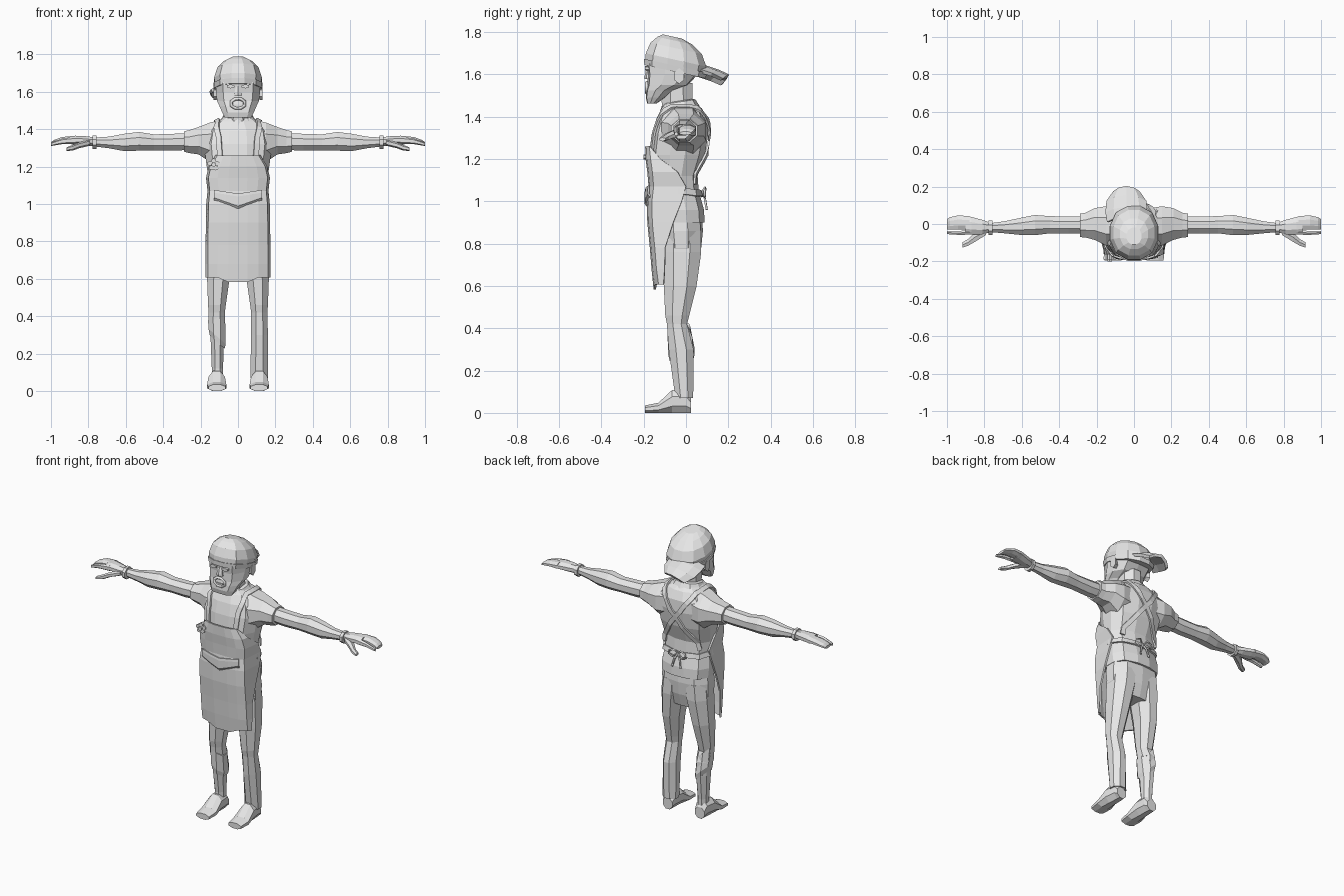
import bpy, math
from mathutils import Vector
from mathutils.bvhtree import BVHTree

grey = bpy.data.materials.new("light_grey")
grey.diffuse_color = (0.8, 0.8, 0.8, 1)


def make(name, verts, faces, thick=0):
    me = bpy.data.meshes.new(name)
    me.from_pydata([tuple(v) for v in verts], [], faces)
    import bmesh
    bm = bmesh.new()
    bm.from_mesh(me)
    bmesh.ops.recalc_face_normals(bm, faces=bm.faces[:])
    bm.to_mesh(me)
    bm.free()
    me.materials.append(grey)
    ob = bpy.data.objects.new(name, me)
    bpy.context.collection.objects.link(ob)
    if thick:
        mod = ob.modifiers.new("thickness", 'SOLIDIFY')
        mod.thickness, mod.offset = thick, 0
    return ob


def section(u0, u1, v0, v1, n, p):
    """Rounded-box outline filling the given bounds exactly."""
    pts = []
    for i in range(n):
        a = 2 * math.pi * (i + 0.5) / n
        c, s = math.cos(a), math.sin(a)
        r = (abs(c) ** p + abs(s) ** p) ** (-1 / p)
        pts.append((c * r, s * r))
    mu, mv = max(q[0] for q in pts), max(q[1] for q in pts)
    return [((u0 + u1) / 2 + q[0] / mu * (u1 - u0) / 2,
             (v0 + v1) / 2 + q[1] / mv * (v1 - v0) / 2) for q in pts]


def loft(name, axis, secs, n=8, p=2.6, sx=1, shear=None):
    """Skin cross-sections (t, u0, u1, v0, v1) along an axis, capped at both ends."""
    verts = []
    for t, u0, u1, v0, v1 in secs:
        for u, v in section(u0, u1, v0, v1, n, p):
            co = {'x': (t, u, v), 'y': (u, t, v), 'z': (u, v, t)}[axis]
            x, y, z = co
            if shear:
                z += shear(x, y)
            verts.append((x * sx, y, z))
    faces = [(k * n + i, k * n + (i + 1) % n, (k + 1) * n + (i + 1) % n, (k + 1) * n + i)
             for k in range(len(secs) - 1) for i in range(n)]
    faces += [tuple(range(n)), tuple(range(len(verts) - n, len(verts)))]
    return make(name, verts, faces)


def sheet(name, rows, thick):
    w = len(rows[0])
    faces = [(r * w + i, r * w + i + 1, (r + 1) * w + i + 1, (r + 1) * w + i)
             for r in range(len(rows) - 1) for i in range(w - 1)]
    return make(name, [v for row in rows for v in row], faces, thick)


def cord(name, pts, radius, closed=False):
    cu = bpy.data.curves.new(name, 'CURVE')
    cu.dimensions = '3D'
    cu.bevel_depth, cu.bevel_resolution, cu.use_fill_caps = radius, 0, True
    sp = cu.splines.new('POLY')
    sp.points.add(len(pts) - 1)
    for q, co in zip(sp.points, pts):
        q.co = (*co, 1)
    sp.use_cyclic_u = closed
    cu.materials.append(grey)
    ob = bpy.data.objects.new(name, cu)
    bpy.context.collection.objects.link(ob)


def zsym(rows):
    return [(z, -w, w, y0, y1) for z, w, y0, y1 in rows]


# Shirt body and hips
shirt = loft("shirt", 'z', zsym([
    (.90, .158, -.14, .088), (.96, .162, -.15, .085), (1.05, .15, -.15, .06),
    (1.12, .155, -.155, .055), (1.22, .17, -.172, .09), (1.32, .182, -.16, .105),
    (1.39, .17, -.14, .1), (1.44, .115, -.115, .075), (1.465, .07, -.1, .045)]), 12, 2.8)
loft("hips", 'z', zsym([(.70, .12, -.08, .05), (.78, .16, -.115, .072),
                        (.86, .162, -.13, .08), (.94, .15, -.13, .075)]), 10, 3)

# Neck, collar and head
loft("neck", 'z', zsym([(1.42, .065, -.11, .05), (1.47, .06, -.115, .03),
                        (1.56, .06, -.12, .03)]), 8, 2.2)
loft("collar", 'z', zsym([(1.435, .1, -.125, .065), (1.47, .078, -.112, .045),
                          (1.475, .066, -.1, .035)]), 10, 2.2,
     shear=lambda x, y: .15 * (y + .03))
loft("head", 'z', zsym([
    (1.462, .07, -.183, -.14), (1.49, .085, -.19, -.1), (1.525, .1, -.187, -.06),
    (1.55, .112, -.182, .01), (1.60, .118, -.18, .055), (1.64, .12, -.185, .07),
    (1.70, .11, -.17, .06)]), 10, 3.4)
for s, side in ((1, "left"), (-1, "right")):
    loft(side + "_ear", 'x', [(.105, -.05, -.02, 1.56, 1.62), (.13, -.055, -.01, 1.555, 1.63)],
         6, 2, s)
    loft(side + "_eye", 'y', [(-.193, .02, .06, 1.618, 1.64), (-.17, .02, .06, 1.618, 1.64)],
         6, 2, s)
loft("nose", 'z', zsym([(1.578, .022, -.195, -.16), (1.59, .02, -.196, -.16),
                        (1.63, .01, -.187, -.16)]), 6, 2)

# Open mouth ringed by a short beard
cord("beard_ring", [(u, -.186, v) for u, v in section(-.036, .036, 1.512, 1.562, 8, 2.5)],
     .009, True)
loft("lower_teeth", 'y', [(-.19, -.022, .022, 1.522, 1.532), (-.17, -.022, .022, 1.522, 1.532)],
     4, 20)

# Backwards cap: crown, band and drooping brim
tilt = lambda x, y: -.22 * (y + .19)
loft("cap_crown", 'z', zsym([
    (1.655, .122, -.194, .088), (1.70, .128, -.19, .096), (1.755, .11, -.168, .075),
    (1.79, .075, -.135, .03), (1.807, .04, -.11, -.02)]), 12, 2.3, shear=tilt)
loft("cap_band", 'z', zsym([(1.643, .126, -.197, .094), (1.672, .13, -.198, .098)]),
     12, 2.3, shear=tilt)
brim = []
for y, w, z in ((.04, .1, 1.645), (.09, .108, 1.635), (.15, .102, 1.615), (.2, .065, 1.592)):
    brim.append([(-.04 + w * t, y - .03 * t * t, z - .028 * t * t + .012 * t)
                 for t in (-1, -.6, 0, .6, 1)])
sheet("cap_brim", brim, .018)

for s, side in ((1, "left"), (-1, "right")):
    # Sleeve, arm, wristband and hand
    loft(side + "_sleeve", 'x', [
        (.09, -.11, .085, 1.22, 1.45), (.15, -.115, .095, 1.225, 1.435),
        (.21, -.085, .085, 1.265, 1.412), (.26, -.072, .06, 1.272, 1.395),
        (.29, -.07, .055, 1.28, 1.388)], 8, 2.6, s)
    loft(side + "_arm", 'x', [
        (.24, -.05, .04, 1.29, 1.38), (.35, -.052, .04, 1.285, 1.375),
        (.45, -.05, .042, 1.287, 1.372), (.53, -.06, .048, 1.285, 1.385),
        (.61, -.058, .032, 1.283, 1.375), (.69, -.05, .015, 1.298, 1.36),
        (.77, -.043, .004, 1.308, 1.355)], 8, 2.2, s)
    loft(side + "_wristband", 'x', [(.757, -.06, .018, 1.295, 1.365),
                                    (.777, -.06, .018, 1.295, 1.365)], 8, 2.2, s)
    loft(side + "_palm", 'x', [
        (.76, -.042, .004, 1.31, 1.355), (.81, -.055, .022, 1.312, 1.362),
        (.87, -.057, .038, 1.318, 1.365), (.90, -.055, .044, 1.32, 1.362)], 8, 3, s)
    loft(side + "_fingers", 'x', [
        (.88, -.03, .042, 1.322, 1.364), (.94, -.03, .046, 1.325, 1.358),
        (.985, -.03, .036, 1.318, 1.342), (1.0, -.03, .025, 1.314, 1.33)], 8, 4, s)
    loft(side + "_index_finger", 'x', [
        (.87, -.057, -.03, 1.32, 1.36), (.94, -.058, -.038, 1.32, 1.35),
        (1.0, -.054, -.038, 1.31, 1.328)], 6, 3, s)
    loft(side + "_thumb", 'x', [
        (.79, -.058, -.02, 1.312, 1.345), (.85, -.095, -.045, 1.298, 1.33),
        (.885, -.115, -.08, 1.285, 1.315), (.918, -.126, -.098, 1.284, 1.302)], 6, 2.5, s)

    # Trouser leg, short on the right where it is rolled up over the shin
    leg = [(.86, .005, .15, -.115, .072), (.76, .012, .16, -.112, .072),
           (.6, .045, .165, -.105, .05), (.46, .065, .16, -.098, .015),
           (.42, .07, .157, -.09, .005)]
    if s > 0:
        leg += [(.3, .07, .16, -.082, .036), (.07, .066, .16, -.05, .034)]
        loft(side + "_trouser", 'z', leg, 8, 3.4, s)
    else:
        loft(side + "_trouser", 'z', leg + [(.36, .07, .16, -.085, .03)], 8, 3.4, s)
        loft("rolled_cuff", 'z', [(.40, .067, .157, -.088, .018), (.29, .066, .158, -.084, .04),
                                  (.26, .072, .15, -.078, .034)], 8, 3, s,
             shear=lambda x, y: (x - .11) * .9)
        loft("bare_shin", 'z', [(.36, .075, .148, -.08, .03), (.27, .075, .146, -.075, .034),
                                (.12, .08, .14, -.055, .018), (.05, .08, .14, -.055, .018)],
             8, 2.4, s)
    # Shoe
    loft(side + "_shoe", 'y', [
        (-.195, .068, .158, 0, .035), (-.13, .062, .165, 0, .048),
        (-.066, .07, .158, 0, .108), (.0, .074, .15, 0, .11), (.024, .08, .146, 0, .07)],
        8, 8, s)

# Apron skirt and bib, with a notched lower edge
cols = (-1, -.93, -.65, -.3, 0, .3, .65, .93, 1)
apron = []
for z, w, yf, ys in ((.583, .168, -.148, -.105), (.68, .168, -.158, -.1), (.78, .168, -.166, -.098),
                     (.9, .167, -.178, -.06), (1.0, .165, -.18, -.02), (1.07, .158, -.172, 0),
                     (1.14, .166, -.178, -.04), (1.2, .152, -.186, -.12),
                     (1.26, .115, -.188, -.17)):
    row = []
    for t in cols:
        a = abs(t)
        y = ys if a == 1 else yf + {.93: .022, .65: .006}.get(a, 0)
        row.append((w * t, min(y, ys), z + (.025 if z < .6 and a > .5 else 0)))
    apron.append(row)
sheet("apron", apron, .01)

# Sagging front pocket
pocket = []
for z, sag, y in ((1.075, .02, -.19), (1.06, .02, -.192), (1.035, .045, -.192), (1.02, .045, -.18)):
    pocket.append([(.128 * t, y + .015 * t * t, z - sag * (1 - abs(t))) for t in (-1, -.5, 0, .5, 1)])
sheet("apron_pocket", pocket, .008)

# Straps and waist tie laid on the shirt surface
tree = BVHTree.FromPolygons([v.co for v in shirt.data.vertices],
                            [tuple(q.vertices) for q in shirt.data.polygons])


def strip(name, path, width, steps=4):
    pts = [Vector(q) for q in path]
    fine = [a.lerp(b, k / steps) for a, b in zip(pts, pts[1:]) for k in range(steps)] + [pts[-1]]
    hits = [tree.find_nearest(q)[:2] for q in fine]
    rows = []
    for i, (co, no) in enumerate(hits):
        tan = hits[min(i + 1, len(hits) - 1)][0] - hits[max(i - 1, 0)][0]
        side = tan.cross(no).normalized() * width / 2
        rows.append([co + no * .008 - side, co + no * .008 + side])
    sheet(name, rows, .01)


for s, side in ((1, "left"), (-1, "right")):
    strip(side + "_strap", [(.105 * s, -.2, 1.23), (.11 * s, -.17, 1.36), (.125 * s, -.08, 1.47),
                            (.12 * s, .06, 1.46), (.06 * s, .13, 1.36), (-.05 * s, .13, 1.22),
                            (-.15 * s, .06, 1.08)], .028)
strip("waist_tie", [(.17, -.04, 1.05), (.14, .06, 1.045), (0, .09, 1.04), (-.14, .06, 1.045),
                    (-.17, -.04, 1.05)], .03)

# Bow at the back of the waist
for s, side in ((1, "left"), (-1, "right")):
    cord(side + "_bow_loop", [(0, .075, 1.04), (.025 * s, .09, 1.065), (.055 * s, .09, 1.055),
                              (.06 * s, .088, 1.03), (.035 * s, .088, 1.02)], .006, True)
    cord(side + "_bow_tail", [(0, .08, 1.04), (.018 * s, .09, 1.01), (.03 * s, .098, .96)], .006)

# Flower badge on the bib
loft("flower_centre", 'y', [(-.2, -.142, -.118, 1.198, 1.222), (-.16, -.142, -.118, 1.198, 1.222)], 6, 2)
for k in range(5):
    a = k * 2 * math.pi / 5 + .3
    x, z = -.13 + .021 * math.cos(a), 1.21 + .021 * math.sin(a)
    loft("flower_petal", 'y', [(-.19, x - .013, x + .013, z - .013, z + .013),
                               (-.16, x - .011, x + .011, z - .011, z + .011)], 6, 2)
